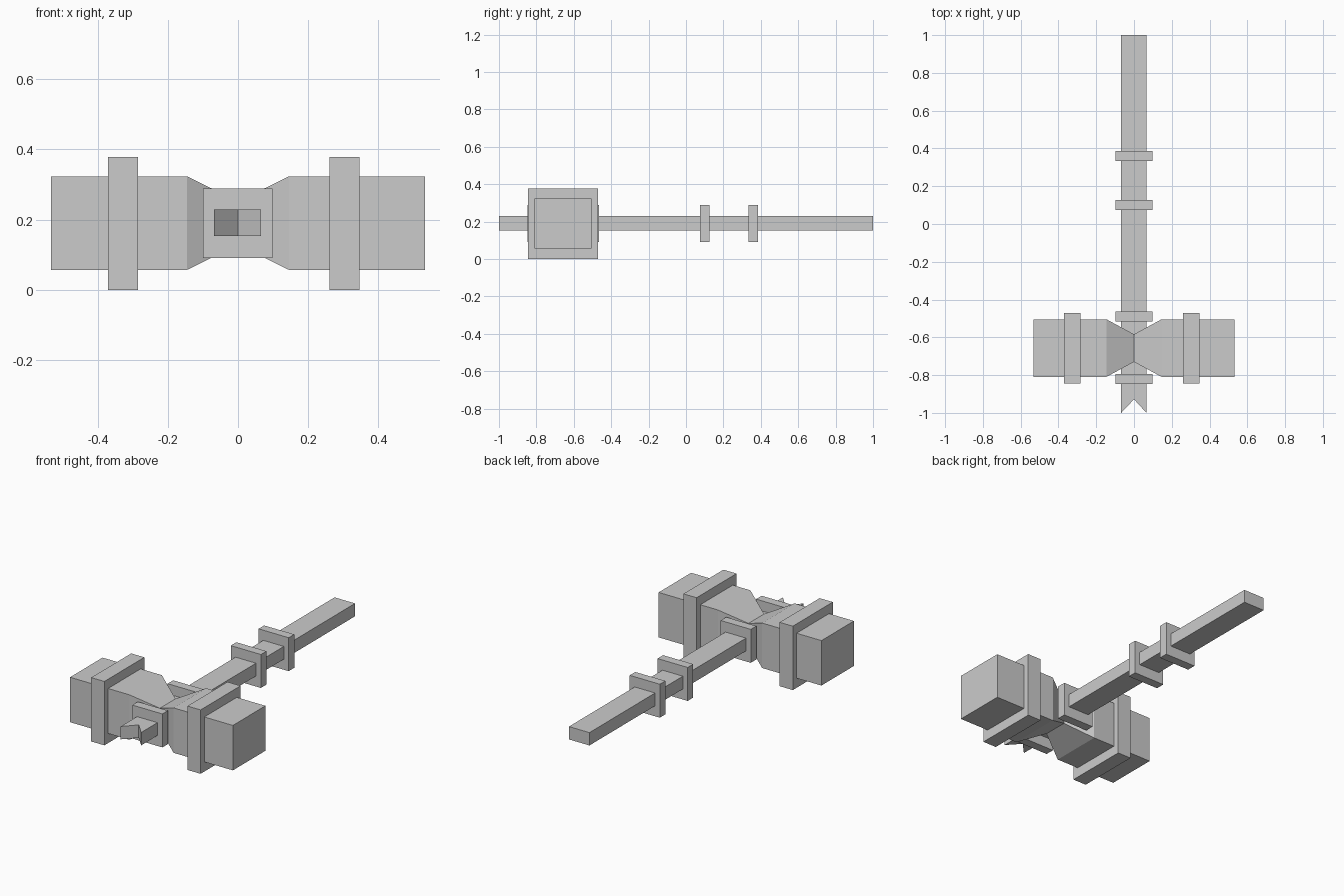
import bpy, bmesh

if "Cube" in bpy.data.objects:
    bpy.data.objects.remove(bpy.data.objects["Cube"])

CZ = 0.19    # shared axis height
HY = -0.657  # head centre along the handle


def make(name, verts, faces):
    mesh = bpy.data.meshes.new(name)
    mesh.from_pydata(verts, [], faces)
    bm = bmesh.new()
    bm.from_mesh(mesh)
    bmesh.ops.recalc_face_normals(bm, faces=bm.faces)
    bm.to_mesh(mesh)
    bm.free()
    obj = bpy.data.objects.new(name, mesh)
    bpy.context.collection.objects.link(obj)
    return obj


def box(name, x, y, z):
    verts = [(a, b, c) for a in x for b in y for c in z]
    faces = [(0, 1, 3, 2), (4, 6, 7, 5), (0, 4, 5, 1),
             (2, 3, 7, 6), (0, 2, 6, 4), (1, 5, 7, 3)]
    return make(name, verts, faces)


# Head: square sections lofted along x, pinched at the middle
sections = [(-0.533, 0.152, 0.133), (-0.145, 0.152, 0.133), (0, 0.073, 0.062),
            (0.145, 0.152, 0.133), (0.533, 0.152, 0.133)]
verts = [(x, HY + sy * hy, CZ + sz * hz) for x, hy, hz in sections
         for sy, sz in ((-1, -1), (1, -1), (1, 1), (-1, 1))]
faces = [(4 * i + j, 4 * i + (j + 1) % 4, 4 * i + 4 + (j + 1) % 4, 4 * i + 4 + j)
         for i in range(len(sections) - 1) for j in range(4)]
n = len(verts)
make("hammer_head", verts, faces + [(0, 1, 2, 3), (n - 4, n - 3, n - 2, n - 1)])

# Bands around each side of the head
for side, x in (("left", (-0.37, -0.284)), ("right", (0.26, 0.346))):
    box("head_band_" + side, x, (HY - 0.187, HY + 0.187), (0, 0.378))

# Handle: outline with a V notch in the front end, extruded in z
outline = [(-0.068, -1), (0, -0.928), (0.066, -1), (0.066, 1), (0, 1), (-0.068, 1)]
verts = [(x, y, z) for z in (0.153, 0.229) for x, y in outline]
faces = [(i, (i + 1) % 6, (i + 1) % 6 + 6, i + 6) for i in range(6)]
for o in (0, 6):
    faces += [(o, o + 1, o + 4, o + 5), (o + 1, o + 2, o + 3, o + 4)]
make("handle", verts, faces)

# Collars along the handle
for i, y in enumerate((-0.821, -0.49, 0.1, 0.36)):
    box(f"handle_collar_{i + 1}", (-0.099, 0.098), (y - 0.026, y + 0.026), (0.091, 0.289))
